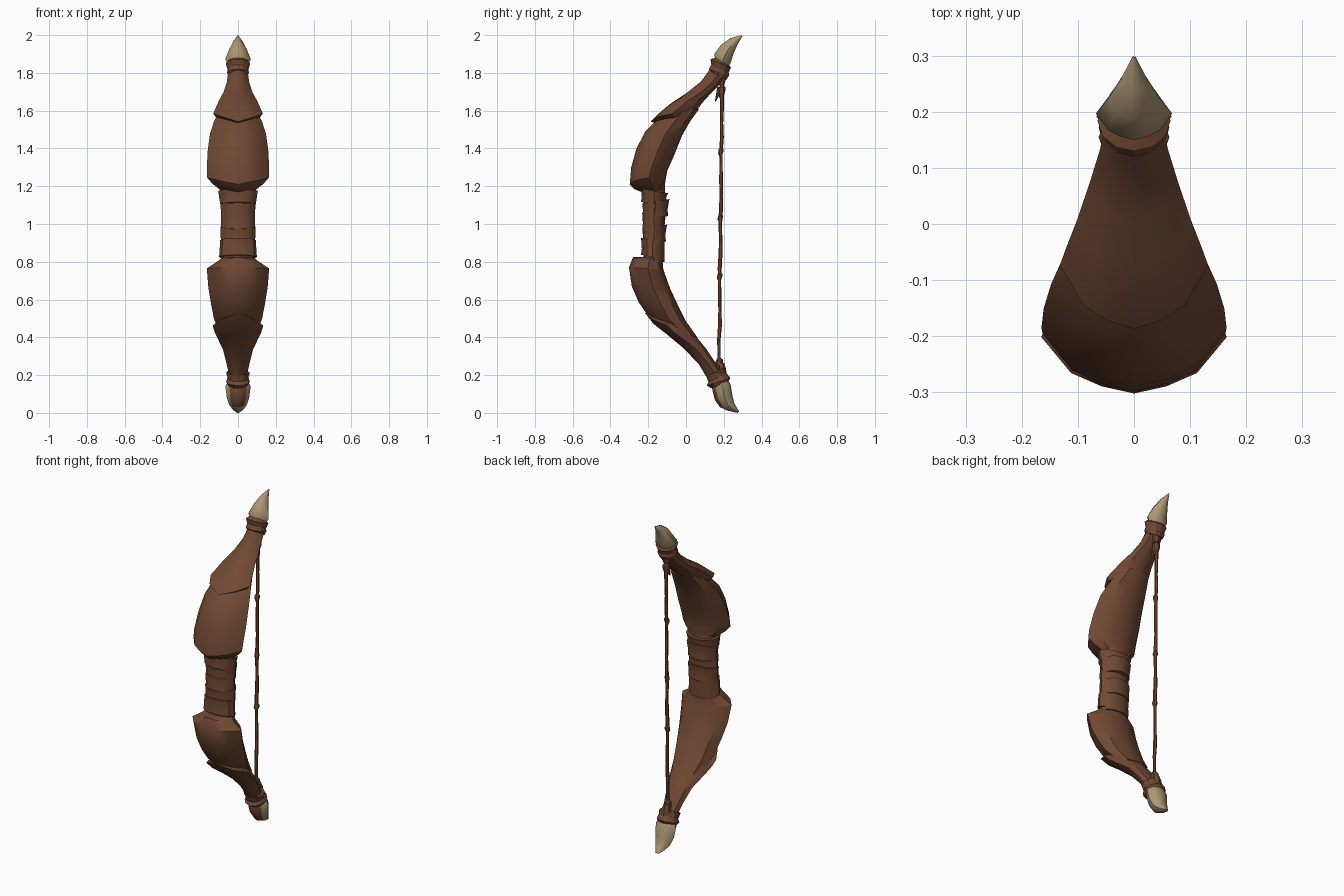
import bpy, bmesh, math, random
random.seed(4)

def material(name, col):
    m = bpy.data.materials.new(name)
    m.diffuse_color = (*col, 1)
    return m

BROWN = material("brown_leather_wood", (0.165, 0.066, 0.034))
BONE = material("pale_horn", (0.42, 0.31, 0.175))

# Half cross-sections: (fraction of half width, fraction from front to back)
KEEL = [(0, 0), (0.35, 0.07), (0.68, 0.2), (1, 0.55), (0.72, 0.85), (0.35, 0.96), (0, 1)]
OVAL = [(math.sin(a), 0.5 - 0.5 * math.cos(a)) for a in [math.pi * i / 6 for i in range(7)]]
ROPE = [(0, 0), (0.9, 0.25), (0.9, 0.75), (0, 1)]

def loft(name, stations, half, mat=BROWN, angle=35):
    """Skin rings given as (front y, front z, back y, back z, half width, side z shift)."""
    prof = half + [(-u, v) for u, v in half[-2:0:-1]]
    bm = bmesh.new()
    rings = []
    for s in stations:
        yf, zf, yb, zb, w = s[:5]
        vee = s[5] if len(s) > 5 else 0
        rings.append([bm.verts.new((u * w, yf + (yb - yf) * v,
                                    zf + (zb - zf) * v + vee * abs(u))) for u, v in prof])
    n = len(prof)
    for a, b in zip(rings, rings[1:]):
        for i in range(n):
            bm.faces.new((a[i], a[(i + 1) % n], b[(i + 1) % n], b[i]))
    bm.faces.new(rings[0])
    bm.faces.new(rings[-1][::-1])
    bmesh.ops.recalc_face_normals(bm, faces=bm.faces)
    me = bpy.data.meshes.new(name)
    bm.to_mesh(me)
    bm.free()
    ob = bpy.data.objects.new(name, me)
    bpy.context.collection.objects.link(ob)
    me.materials.append(mat)
    bpy.ops.object.select_all(action='DESELECT')
    ob.select_set(True)
    bpy.context.view_layer.objects.active = ob
    bpy.ops.object.shade_smooth_by_angle(angle=math.radians(angle))
    return ob

# Upper limb: broad plate by the grip, overlapped by a V-edged outer plate
loft("upper_limb_plate", [
    (-.225, 1.165, -.115, 1.17, .09, .01), (-.275, 1.185, -.11, 1.19, .135, .025),
    (-.298, 1.21, -.11, 1.22, .163, .03), (-.29, 1.30, -.10, 1.28, .165),
    (-.262, 1.40, -.06, 1.37, .161), (-.215, 1.49, -.02, 1.47, .148),
    (-.165, 1.54, .02, 1.54, .128), (-.09, 1.61, .07, 1.61, .095)], KEEL)
loft("upper_limb_tip", [
    (-.165, 1.535, .005, 1.53, .118, .035), (-.187, 1.542, .02, 1.545, .132, .04),
    (-.15, 1.58, .045, 1.585, .121, .025), (-.085, 1.635, .085, 1.64, .101, .015),
    (.005, 1.695, .135, 1.695, .078), (.08, 1.755, .18, 1.74, .06),
    (.135, 1.83, .225, 1.80, .05)], KEEL)

# Lower limb: same build, pointing down
loft("lower_limb_plate", [
    (-.235, .825, -.125, .82, .085), (-.28, .825, -.125, .815, .105, -.015),
    (-.302, .77, -.12, .76, .165), (-.287, .67, -.085, .66, .157),
    (-.25, .585, -.045, .575, .143), (-.205, .52, .0, .485, .128),
    (-.12, .445, .06, .40, .098)], KEEL)
loft("lower_limb_tip", [
    (-.19, .53, -.01, .495, .115, -.035), (-.218, .53, .0, .48, .134, -.04),
    (-.175, .475, .03, .44, .123, -.03), (-.1, .415, .065, .39, .104, -.015),
    (-.01, .34, .11, .335, .08), (.07, .255, .16, .26, .06),
    (.12, .17, .2, .205, .045)], KEEL)

# Grip core and overlapping leather wraps
loft("grip_core", [(-.225, .8, -.115, .8, .09), (-.225, 1.2, -.11, 1.2, .09)], OVAL)
wraps = [(1.105, 1.175, .094, .105, -.095), (1.03, 1.12, .087, .095, -.088),
         (.965, 1.045, .087, .09, -.107), (.895, .985, .09, .094, -.1),
         (.825, .915, .1, .094, -.112)]
for i, (z0, z1, w0, w1, yb) in enumerate(wraps):
    t = .012 * (-1) ** i
    yf = -.232 - .006 * (i in (0, 4))
    loft(f"grip_wrap_{i + 1}", [
        (yf, z0 + t, yb - .006, z0 - t, w0), (yf + .004, (z0 + z1) / 2, yb - .01, (z0 + z1) / 2, (w0 + w1) / 2),
        (yf, z1 + t, yb, z1 - t, w1)], OVAL)

# Collars binding the horns to the limbs
loft("upper_collar", [
    (.135, 1.795, .215, 1.765, .05), (.12, 1.82, .228, 1.785, .058),
    (.135, 1.845, .225, 1.81, .053)], OVAL, angle=25)
loft("upper_collar_rim", [
    (.135, 1.835, .225, 1.80, .055), (.13, 1.872, .238, 1.828, .065),
    (.155, 1.88, .225, 1.845, .05)], OVAL, angle=25)
loft("lower_collar", [
    (.12, .20, .2, .24, .052), (.105, .20, .205, .225, .063),
    (.118, .165, .215, .20, .054)], OVAL, angle=25)
loft("lower_collar_rim", [
    (.125, .175, .215, .21, .053), (.11, .145, .235, .185, .063),
    (.135, .13, .225, .165, .052)], OVAL, angle=25)

# Horn tips
loft("upper_horn", [
    (.155, 1.865, .222, 1.83, .052), (.15, 1.9, .235, 1.85, .068),
    (.185, 1.948, .253, 1.905, .047), (.235, 1.984, .275, 1.955, .024),
    (.296, 2.0, .299, 1.994, .003)], KEEL, BONE, 50)
horn = loft("lower_horn", [
    (.145, .155, .222, .175, .052), (.138, .13, .236, .15, .067),
    (.152, .07, .246, .09, .059), (.18, .03, .256, .05, .046),
    (.22, .012, .27, .026, .03), (.272, 0, .282, .008, .012)], KEEL, BONE, 50)
# The front face of the lower horn is covered in leather
horn.data.materials.append(BROWN)
for p in horn.data.polygons:
    if p.normal.y < -.5 and p.center.z < .13:
        p.material_index = 1

# Bowstring, slightly uneven, with small knots
string = []
for i in range(21):
    z = .235 + 1.53 * i / 20
    y = .175 + .015 * i / 20 + random.uniform(-.003, .003)
    r = random.uniform(.008, .011)
    string.append((y - r, z, y + r, z, r))
loft("bowstring", string, ROPE)
for i, (y, z, r, h) in enumerate([(.175, .26, .021, .03), (.178, .72, .015, .02),
                                  (.181, 1.03, .014, .02), (.184, 1.38, .014, .025),
                                  (.188, 1.70, .021, .035)]):
    loft(f"string_knot_{i + 1}", [
        (y - r * .5, z - h, y + r * .4, z - h, r * .5), (y - r, z - h * .3, y + r, z + h * .2, r),
        (y - r * .8, z + h * .6, y + r, z + h * .7, r), (y - r * .4, z + h, y + r * .5, z + h, r * .5)], ROPE)

# Loops tying the string to each limb end
for n, z0, z1 in (("upper", 1.735, 1.80), ("lower", .265, .20)):
    loft(f"{n}_string_loop", [(.168, z0, .202, z0, .018), (.17, (z0 + z1) / 2, .212, (z0 + z1) / 2, .03),
                              (.17, z1, .215, z1, .03)], ROPE)
# Loose strip of wrap hanging from the upper knot
loft("string_tail", [(.165, 1.725, .19, 1.725, .012), (.158, 1.68, .18, 1.69, .012),
                     (.153, 1.65, .158, 1.648, .005)], ROPE)
